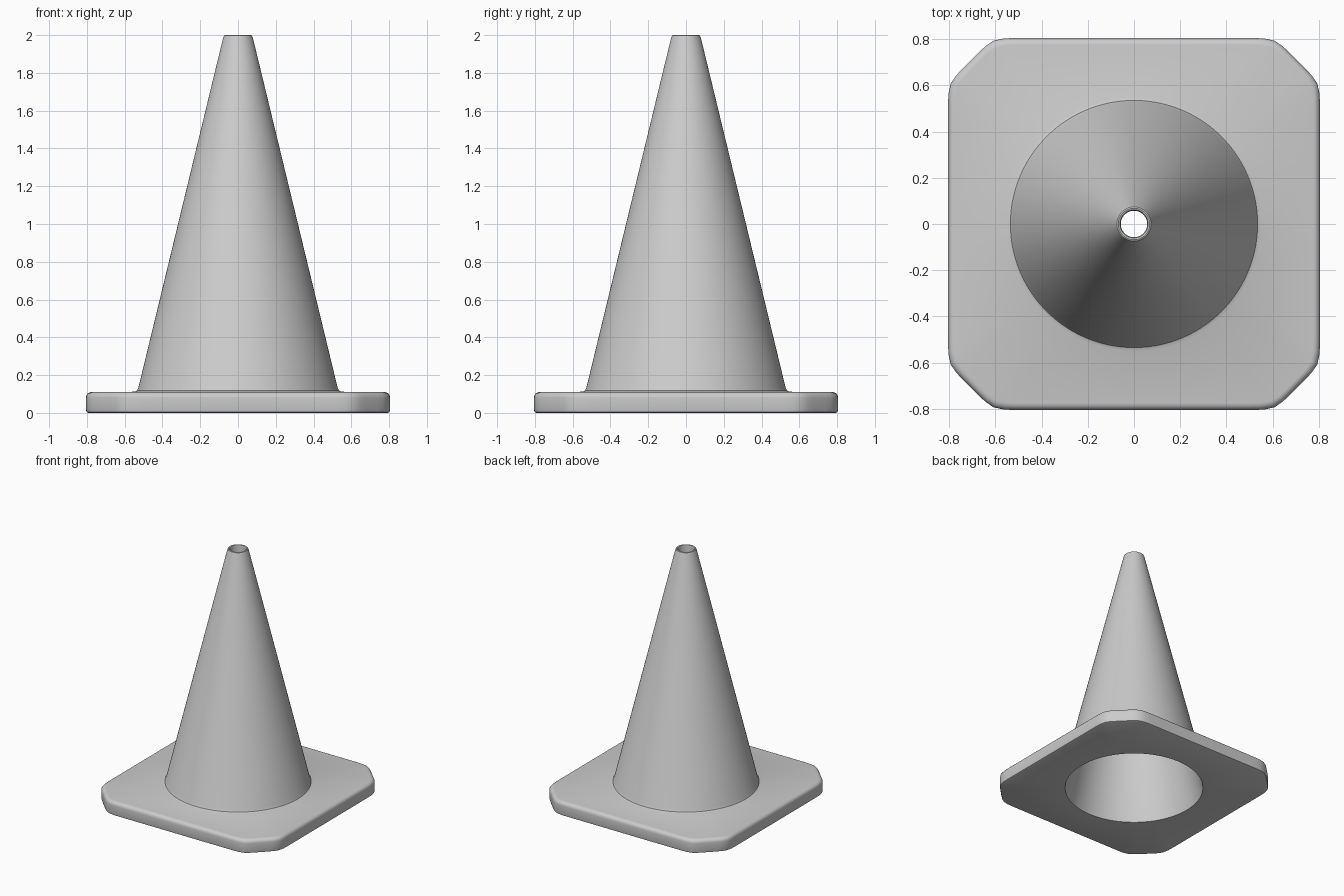
import bpy, bmesh, math

if "Cube" in bpy.data.objects:
    bpy.data.objects.remove(bpy.data.objects["Cube"], do_unlink=True)

SEGMENTS = 144

grey = bpy.data.materials.new("plain_grey")
grey.use_nodes = True
colour = (0.6, 0.6, 0.6, 1)
grey.diffuse_color = colour
grey.node_tree.nodes["Principled BSDF"].inputs["Base Color"].default_value = colour


def circle(radius):
    return lambda angle: radius


def clipped_square(inset, half=0.805, corner=1.0, sharpness=60):
    """Square with cut corners, softly rounded where the sides meet."""
    def radius(angle):
        total = 0
        for i in range(8):
            side = (corner if i % 2 else half) - inset
            total += (max(0, math.cos(angle - i * math.pi / 4)) / side) ** sharpness
        return total ** (-1 / sharpness)
    return radius


def loft(name, rings):
    """Join a closed loop of (outline, height) rings into a hollow body."""
    bm = bmesh.new()
    loops = []
    for outline, z in rings:
        loop = []
        for i in range(SEGMENTS):
            a = 2 * math.pi * i / SEGMENTS
            r = outline(a)
            loop.append(bm.verts.new((r * math.cos(a), r * math.sin(a), z)))
        loops.append(loop)
    for k, low in enumerate(loops):
        high = loops[(k + 1) % len(loops)]
        for i in range(SEGMENTS):
            j = (i + 1) % SEGMENTS
            bm.faces.new((low[i], low[j], high[j], high[i]))
    bmesh.ops.recalc_face_normals(bm, faces=bm.faces)
    mesh = bpy.data.meshes.new(name)
    bm.to_mesh(mesh)
    bm.free()
    mesh.materials.append(grey)
    obj = bpy.data.objects.new(name, mesh)
    bpy.context.collection.objects.link(obj)
    bpy.ops.object.select_all(action="DESELECT")
    obj.select_set(True)
    bpy.context.view_layer.objects.active = obj
    bpy.ops.object.shade_smooth_by_angle(angle=math.radians(35))
    return obj


rings = [(circle(0.515), 0), (clipped_square(0.012), 0)]
# rounded lower edge, upright side and rounded upper edge of the foot
rings += [(clipped_square(0.003), 0.004), (clipped_square(0), 0.015)]
for step in range(6):
    a = step / 5 * math.pi / 2
    rings.append((clipped_square(0.03 * (1 - math.cos(a))),
                  0.08 + 0.03 * math.sin(a)))
# small fillet, sloping outer wall and rounded rim
rings += [(circle(0.55), 0.112), (circle(0.535), 0.118), (circle(0.527), 0.135),
          (circle(0.079), 1.985), (circle(0.074), 1.997), (circle(0.068), 2.0),
          (circle(0.061), 1.997), (circle(0.057), 1.985)]

loft("hollow_cone_with_square_foot", rings)
